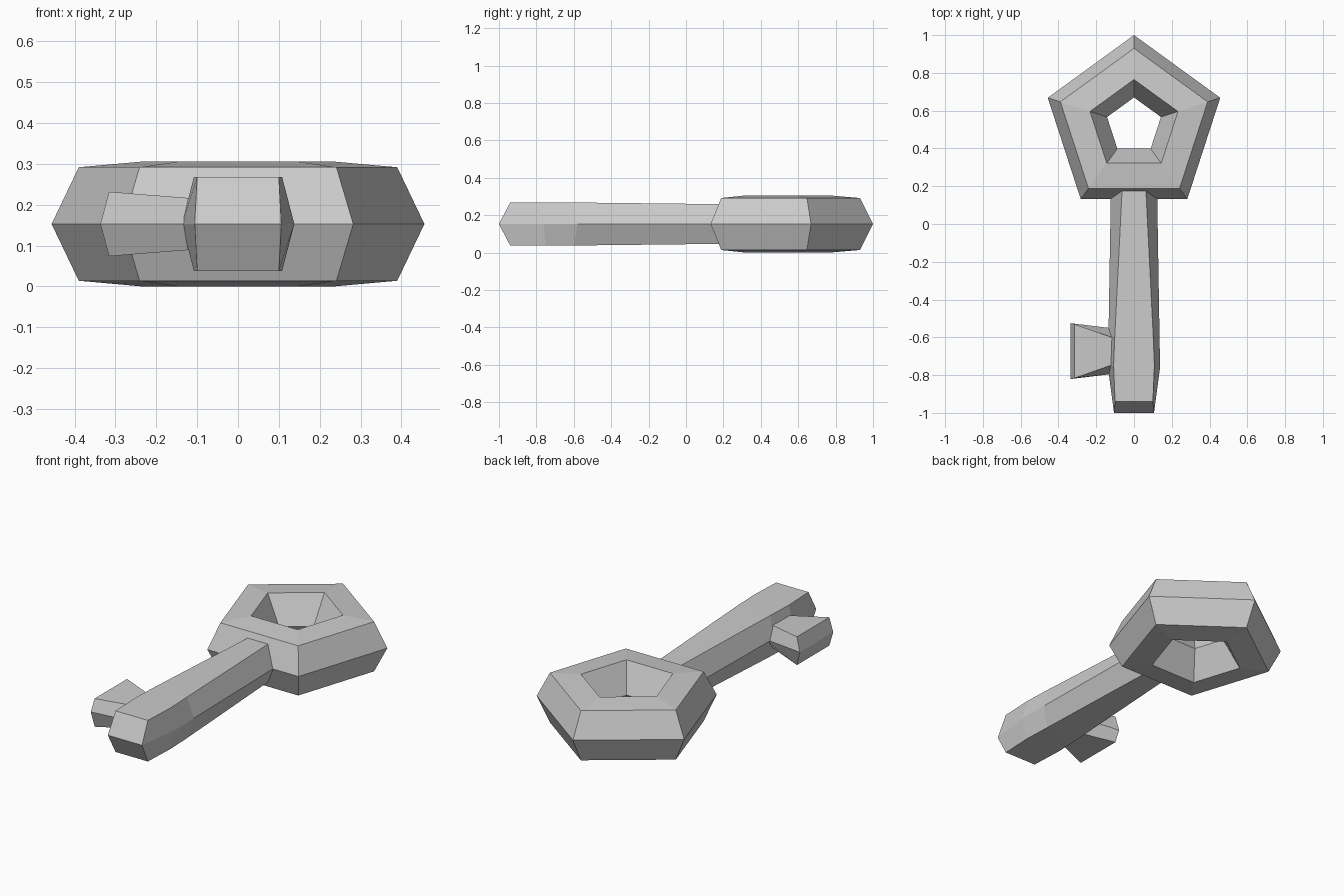
import bpy, bmesh
from math import sin, cos, tau

if "Cube" in bpy.data.objects:
    bpy.data.objects.remove(bpy.data.objects["Cube"])

MID = 0.153  # height of the horizontal symmetry plane


def loft(name, rings, closed=False):
    """Join matching hexagonal sections into one flat-shaded skin."""
    bm = bmesh.new()
    rows = [[bm.verts.new(p) for p in ring] for ring in rings]
    n = len(rows[0])
    pairs = list(zip(rows, rows[1:]))
    if closed:
        pairs.append((rows[-1], rows[0]))
    for a, b in pairs:
        for i in range(n):
            j = (i + 1) % n
            bm.faces.new((a[i], a[j], b[j], b[i]))
    if not closed:
        # wedge-shaped ends: two quads folded along the mid plane
        for r in (rows[0], rows[-1]):
            bm.faces.new((r[0], r[1], r[2], r[3]))
            bm.faces.new((r[3], r[4], r[5], r[0]))
    bmesh.ops.recalc_face_normals(bm, faces=bm.faces)
    mesh = bpy.data.meshes.new(name)
    bm.to_mesh(mesh)
    bm.free()
    obj = bpy.data.objects.new(name, mesh)
    bpy.context.collection.objects.link(obj)
    return obj


# Pentagonal bow: hexagonal (radius, height) profile swept five times
profile = [(0.48, 0), (0.41, 0.139), (0.245, 0.153),
           (0.15, 0), (0.245, -0.153), (0.41, -0.139)]
loft("bow", [[(r * sin(k * tau / 5), 0.52 + r * cos(k * tau / 5), MID + h)
              for r, h in profile] for k in range(5)], closed=True)


def hexagon(mid_w, top_w, h):
    """Offsets (side, height) of a hexagon, starting on the mid plane."""
    return [(-mid_w, 0), (-top_w, h), (top_w, h),
            (mid_w, 0), (top_w, -h), (-top_w, -h)]


# Shaft sections: y on mid plane, y on top, half widths, half height
shaft = [(0.20, 0.20, 0.122, 0.062, 0.106),
         (-0.58, -0.60, 0.135, 0.102, 0.115),
         (-0.76, -0.75, 0.138, 0.108, 0.115),
         (-1.00, -0.94, 0.106, 0.100, 0.115)]
loft("shaft", [[(s, ym if z == 0 else yt, MID + z) for s, z in hexagon(m, t, h)]
               for ym, yt, m, t, h in shaft])

# Tooth sections: x on mid plane, x on top, half widths, half height
tooth = [(-0.10, -0.10, 0.119, 0.067, 0.062),
         (-0.337, -0.316, 0.148, 0.143, 0.079)]
loft("tooth", [[(xm if z == 0 else xt, -0.673 + s, MID + z) for s, z in hexagon(m, t, h)]
               for xm, xt, m, t, h in tooth])
